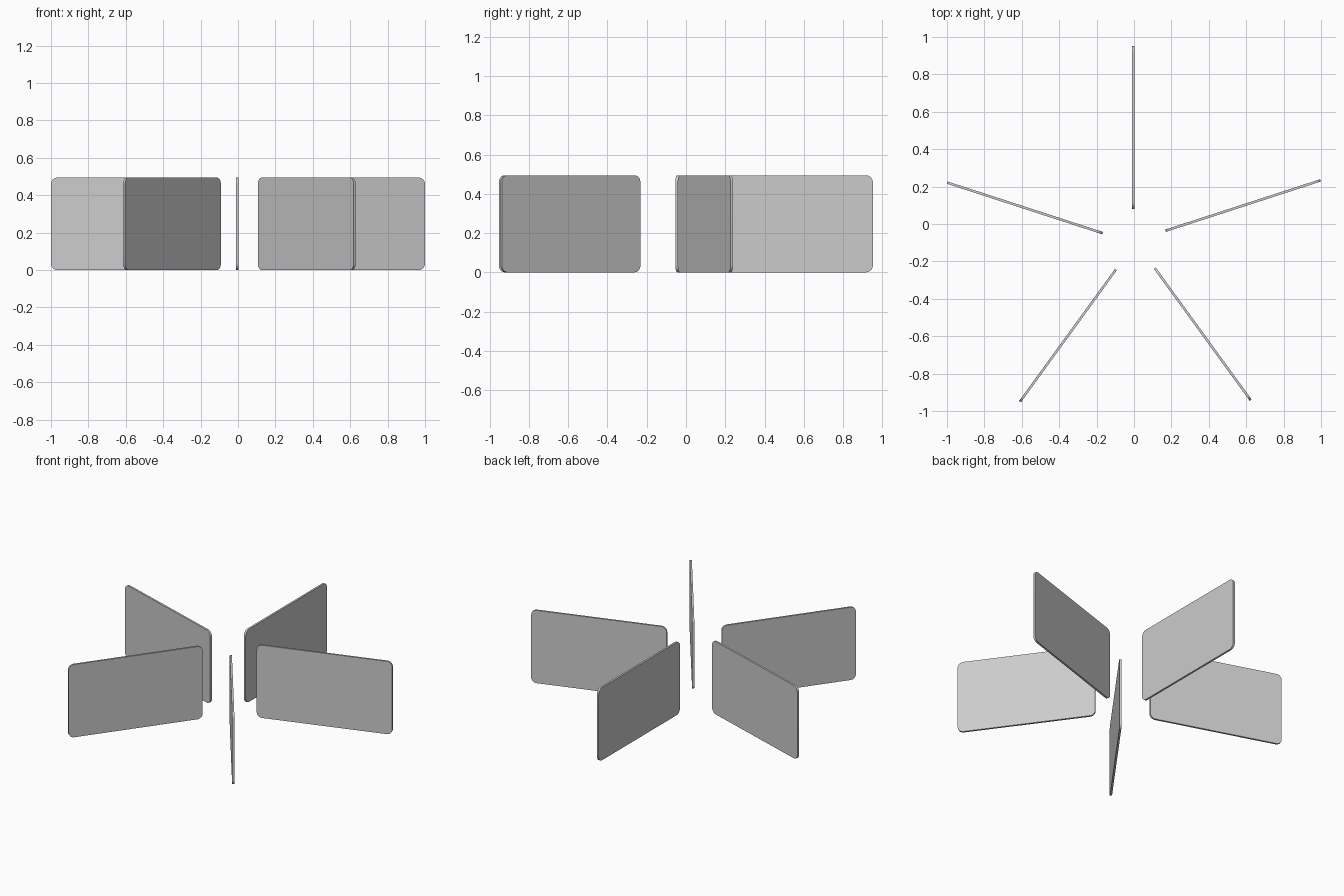
import bpy, bmesh, math
from mathutils import Matrix

if "Cube" in bpy.data.objects:
    bpy.data.objects.remove(bpy.data.objects["Cube"])

COUNT = 5
R_IN, R_OUT = 0.177, 1.049      # radial extent of each panel
HEIGHT, THICK = 0.494, 0.013
CORNER, SEGS = 0.035, 8
CENTRE = (0.002, -0.097, 0)


def rounded_outline():
    """Rounded rectangle in the radial / vertical plane."""
    corners = [(R_OUT - CORNER, HEIGHT - CORNER, 0), (R_IN + CORNER, HEIGHT - CORNER, 90),
               (R_IN + CORNER, CORNER, 180), (R_OUT - CORNER, CORNER, 270)]
    points = []
    for x, z, start in corners:
        for i in range(SEGS + 1):
            a = math.radians(start + 90 * i / SEGS)
            points.append((x + CORNER * math.cos(a), 0, z + CORNER * math.sin(a)))
    return points


def make_panel(index):
    bm = bmesh.new()
    face = bm.faces.new([bm.verts.new(p) for p in rounded_outline()])
    # Thicken to one side of the radial plane
    ext = bmesh.ops.extrude_face_region(bm, geom=[face], use_keep_orig=True)
    moved = [g for g in ext["geom"] if isinstance(g, bmesh.types.BMVert)]
    bmesh.ops.translate(bm, verts=moved, vec=(0, THICK, 0))
    bmesh.ops.recalc_face_normals(bm, faces=bm.faces)
    # Swing into place around the hub
    angle = math.radians(90 + 360 * index / COUNT)
    bm.transform(Matrix.Translation(CENTRE) @ Matrix.Rotation(angle, 4, 'Z'))
    name = f"divider_panel_{index + 1}"
    mesh = bpy.data.meshes.new(name)
    bm.to_mesh(mesh)
    bm.free()
    obj = bpy.data.objects.new(name, mesh)
    bpy.context.collection.objects.link(obj)
    obj.select_set(True)
    bpy.context.view_layer.objects.active = obj


# Five upright divider panels in a star
for n in range(COUNT):
    make_panel(n)
bpy.ops.object.shade_smooth_by_angle(angle=math.radians(30))
